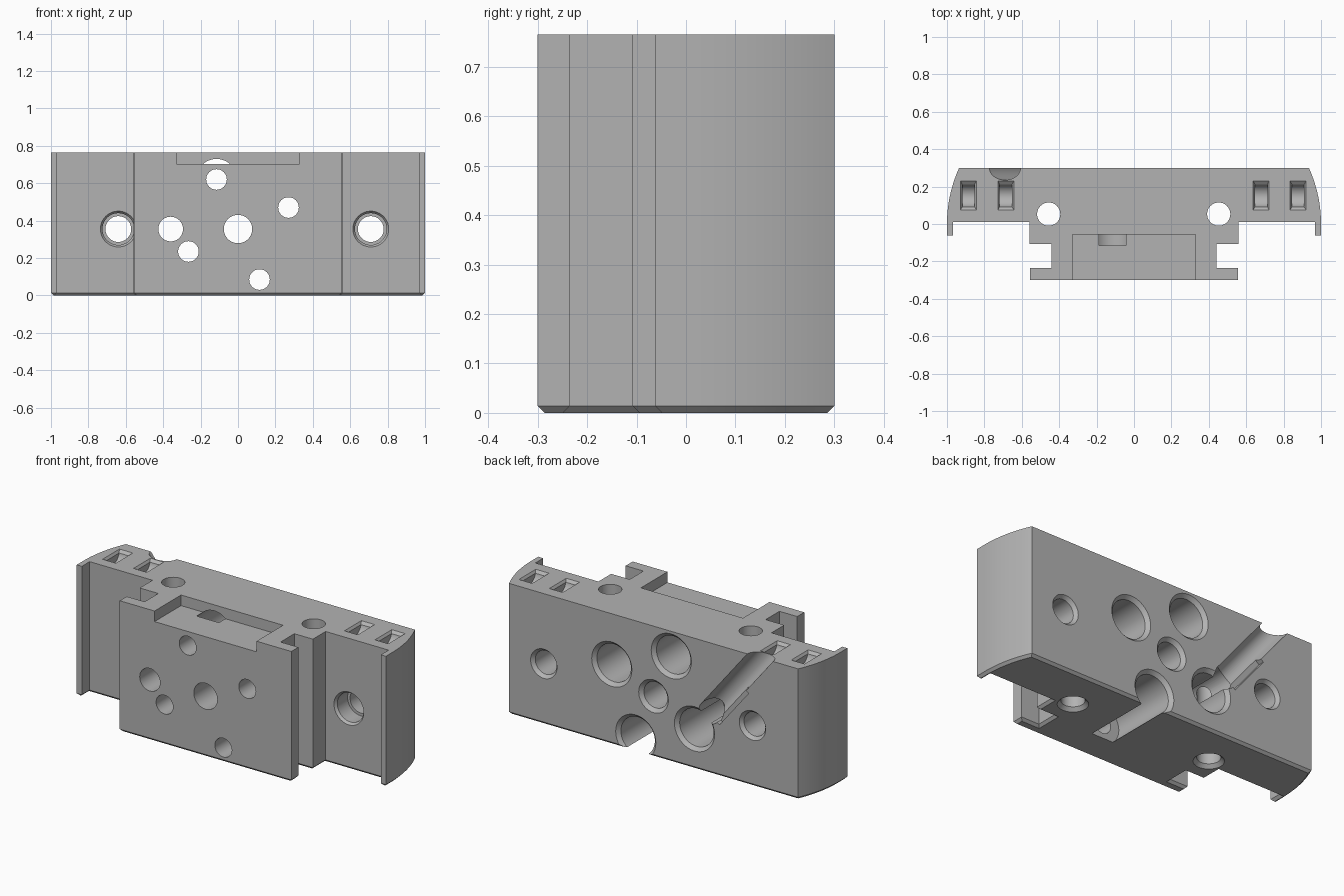
import bpy, bmesh, math
from mathutils import Vector, Matrix

old = bpy.data.objects.get("Cube")
if old:
    bpy.data.objects.remove(old, do_unlink=True)

HEIGHT = 0.765
BACK = 0.30

grey = bpy.data.materials.new("machined grey")
grey.use_nodes = True
grey.diffuse_color = (0.45, 0.45, 0.45, 1)
grey.node_tree.nodes["Principled BSDF"].inputs["Base Color"].default_value = grey.diffuse_color


def make_object(name, bm):
    bmesh.ops.recalc_face_normals(bm, faces=bm.faces)
    mesh = bpy.data.meshes.new(name)
    bm.to_mesh(mesh)
    bm.free()
    mesh.materials.append(grey)
    obj = bpy.data.objects.new(name, mesh)
    bpy.context.collection.objects.link(obj)
    return obj


# Block: mirrored outline with curved ends, extruded and chamfered at the bottom
R = 0.725
half = [(0.555, -0.30), (0.555, -0.235), (0.44, -0.235), (0.44, -0.108),
        (0.56, -0.108), (0.56, 0.01), (0.967, 0.01), (0.967, -0.062), (1, -0.062)]
for i in range(17):
    y = BACK * i / 16
    half.append((1 - R + math.sqrt(R * R - y * y), y))
outline = half + [(-x, y) for x, y in reversed(half)]
bm = bmesh.new()
base = bm.faces.new([bm.verts.new((x, y, 0)) for x, y in outline])
top = bmesh.ops.extrude_face_region(bm, geom=[base], use_keep_orig=True)
bmesh.ops.translate(bm, vec=(0, 0, HEIGHT),
                    verts=[g for g in top["geom"] if isinstance(g, bmesh.types.BMVert)])
bmesh.ops.recalc_face_normals(bm, faces=bm.faces)
rim = [e for e in bm.edges if all(v.co.z < 0.001 for v in e.verts)]
bmesh.ops.bevel(bm, geom=rim, offset=0.014, segments=1, affect='EDGES')
block = make_object("manifold_block", bm)


def cut(cutter):
    """Subtract a cutter from the block and discard it."""
    cutter.hide_render = True
    mod = block.modifiers.new("cut", 'BOOLEAN')
    mod.operation = 'DIFFERENCE'
    mod.solver = 'EXACT'
    mod.object = cutter
    bpy.ops.object.select_all(action='DESELECT')
    bpy.context.view_layer.objects.active = block
    block.select_set(True)
    bpy.ops.object.modifier_apply(modifier=mod.name)
    bpy.data.objects.remove(cutter, do_unlink=True)


def cut_bore(origin, axis, profile, sides=40):
    """Turned cutter: profile is (radius, distance along the axis)."""
    bm = bmesh.new()
    rings = []
    for r, t in profile:
        rings.append([bm.verts.new((r * math.cos(2 * math.pi * k / sides),
                                    r * math.sin(2 * math.pi * k / sides), t))
                      for k in range(sides)])
    for a, b in zip(rings, rings[1:]):
        for k in range(sides):
            n = (k + 1) % sides
            bm.faces.new((a[k], a[n], b[n], b[k]))
    bm.faces.new(rings[0])
    bm.faces.new(rings[-1])
    turn = Vector(axis).to_track_quat('Z', 'Y').to_matrix().to_4x4()
    bm.transform(Matrix.Translation(origin) @ turn)
    cut(make_object("bore_cutter", bm))


def cut_box(lo, hi, matrix=Matrix(), mouth=1.0):
    """Box cutter; mouth scales the top end for a chamfered opening."""
    lo, hi = Vector(lo), Vector(hi)
    bm = bmesh.new()
    bmesh.ops.create_cube(bm, size=1)
    for v in bm.verts:
        if v.co.z > 0:
            v.co.x *= mouth
            v.co.y *= mouth
    size = hi - lo
    bm.transform(matrix @ Matrix.Translation((lo + hi) / 2) @ Matrix.Diagonal((*size, 1)))
    cut(make_object("box_cutter", bm))


# Shallow recess in the upper front
cut_box((-0.33, -0.5, 0.703), (0.33, -0.055, 1))

# Large stepped bores opening at the back, narrow through the front
for x, z in ((0.27, 0.47), (-0.115, 0.62), (-0.265, 0.235), (0.115, 0.085)):
    cut_bore((x, 0, z), (0, 1, 0),
             [(0.055, -0.4), (0.055, -0.115), (0.11, -0.115),
              (0.11, 0.28), (0.15, 0.32)])

# Centre hole
cut_bore((0, 0, 0.355), (0, 1, 0), [(0.076, -0.4), (0.076, 0.28), (0.116, 0.32)])

# Plain hole and the diagonal channel leading from it to the top edge
cut_bore((-0.36, 0, 0.355), (0, 1, 0), [(0.066, -0.4), (0.066, 0.4)])
direction = Vector((-0.33, 0, 0.41))
cut_bore((-0.36, BACK, 0.355), direction, [(0.065, 0), (0.065, 0.8)])
tilt = Matrix.Translation((-0.36, BACK, 0.355)) @ Matrix.Rotation(
    math.atan2(direction.x, direction.z), 4, 'Y')
cut_box((-0.085, -0.035, 0), (0, 0.1, 0.3), tilt)

# Screw holes in the wings, counterbored from the front
for x in (-0.64, 0.71):
    cut_bore((x, 0, 0.355), (0, 1, 0),
             [(0.107, -0.005), (0.085, 0.025), (0.085, 0.12), (0.069, 0.12),
              (0.069, 0.28), (0.102, 0.32)])

# Vertical pin holes with a chamfer underneath
for x in (-0.456, 0.453):
    cut_bore((x, 0.053, 0), (0, 0, 1), [(0.1, -0.02), (0.062, 0.02), (0.062, 1)])

# Round-bottomed pockets in the top, each with a chamfered mouth
for x in (-0.885, -0.685, 0.68, 0.877):
    cut_bore((x, 0.152, HEIGHT), (1, 0, 0), [(0.062, -0.033), (0.062, 0.033)])
    cut_box((x - 0.033, 0.152 - 0.06, HEIGHT - 0.014),
            (x + 0.033, 0.152 + 0.06, HEIGHT + 0.014), mouth=1.6)

# Smooth the bores and curved ends, keep machined edges sharp
bpy.ops.object.select_all(action='DESELECT')
block.select_set(True)
bpy.context.view_layer.objects.active = block
bpy.ops.object.shade_smooth_by_angle(angle=math.radians(30))
